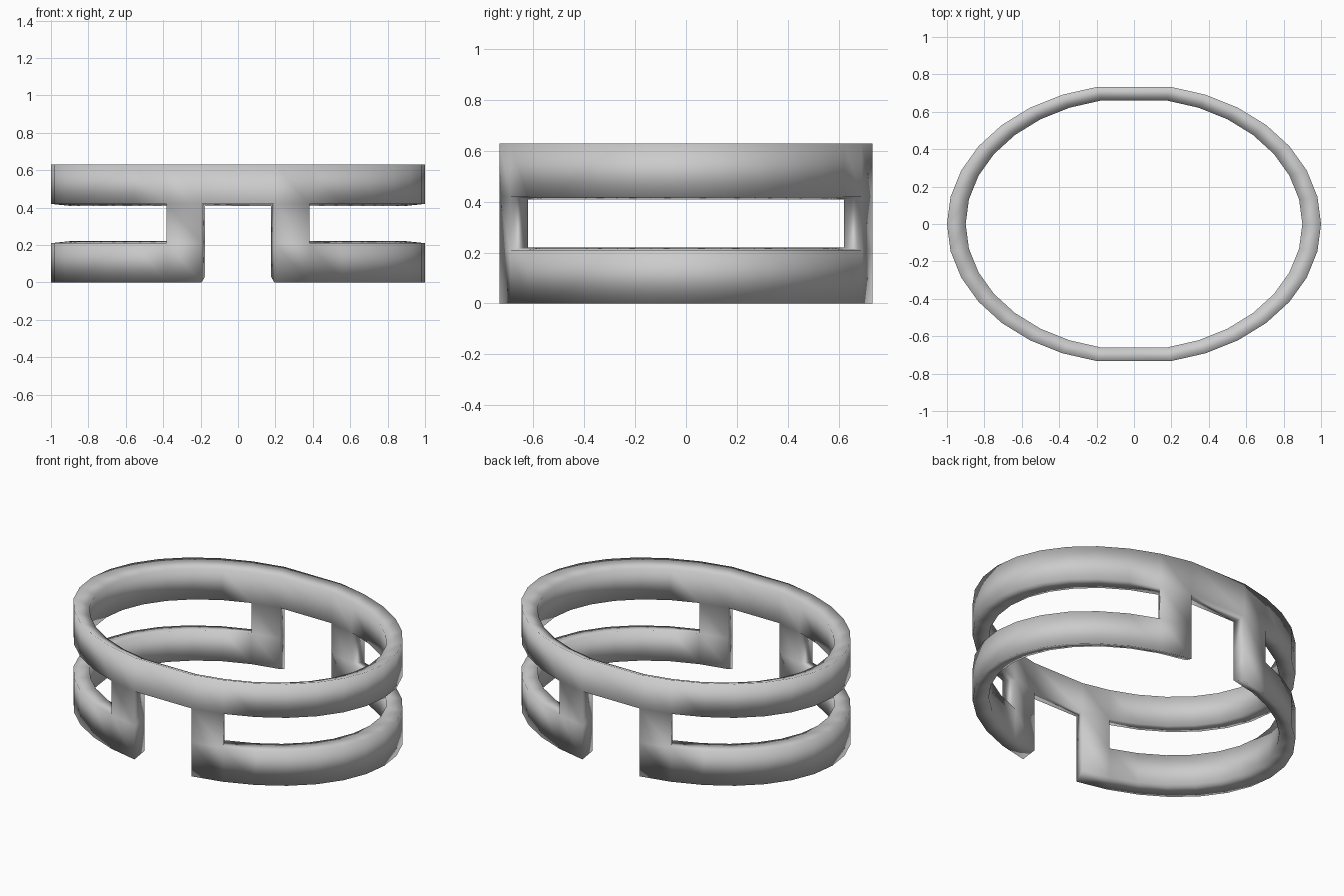
import bpy, bmesh, math
from mathutils import Vector

cube = bpy.data.objects.get("Cube")
if cube:
    bpy.data.objects.remove(cube, do_unlink=True)

# Plain grey metal
grey = bpy.data.materials.new("grey_metal")
color = (0.6, 0.6, 0.6, 1)
grey.diffuse_color = color
grey.use_nodes = True
grey.node_tree.nodes["Principled BSDF"].inputs["Base Color"].default_value = color

SIDES = 32
ROW = 0.21
CENTRE = Vector((0, 0, 1.5 * ROW))
WALL_SCALE = 0.9

# Elliptical outline, left straight across the front and back
steps = [i for i in range(SIDES) if i % (SIDES // 2)]
outline = [(math.sin(i * math.tau / SIDES), 0.748 * math.cos(i * math.tau / SIDES))
           for i in steps]

bm = bmesh.new()
outer = [[bm.verts.new((x, y, r * ROW)) for x, y in outline] for r in range(4)]
count = len(outline)


def column_kind(i):
    """Gap at front and back, pillar beside each gap, open band elsewhere."""
    mid_x = abs(outline[i][0] + outline[(i + 1) % count][0]) / 2
    return "gap" if mid_x < 0.1 else "pillar" if mid_x < 0.35 else "band"


# Outer skin: full top band, pillars, and a split bottom band
rows_by_kind = {"gap": (2,), "pillar": (0, 1, 2), "band": (0, 2)}
for i in range(count):
    j = (i + 1) % count
    for r in rows_by_kind[column_kind(i)]:
        bm.faces.new((outer[r][i], outer[r + 1][i], outer[r + 1][j], outer[r][j]))
bmesh.ops.delete(bm, geom=[v for v in bm.verts if not v.link_faces], context='VERTS')

# Inner skin shrunk toward the centre, with walls joining the two
rims = [e for e in bm.edges if e.is_boundary]
skin = list(bm.faces)
inner = {v: bm.verts.new(CENTRE + (v.co - CENTRE) * WALL_SCALE) for v in list(bm.verts)}
for f in skin:
    bm.faces.new([inner[v] for v in reversed(f.verts)])
for e in rims:
    a, b = e.verts
    bm.faces.new((a, b, inner[b], inner[a]))
bmesh.ops.recalc_face_normals(bm, faces=bm.faces)
for f in bm.faces:
    f.smooth = True

mesh = bpy.data.meshes.new("ring_band")
bm.to_mesh(mesh)
bm.free()
mesh.materials.append(grey)
ring = bpy.data.objects.new("ring_band", mesh)
bpy.context.collection.objects.link(ring)
